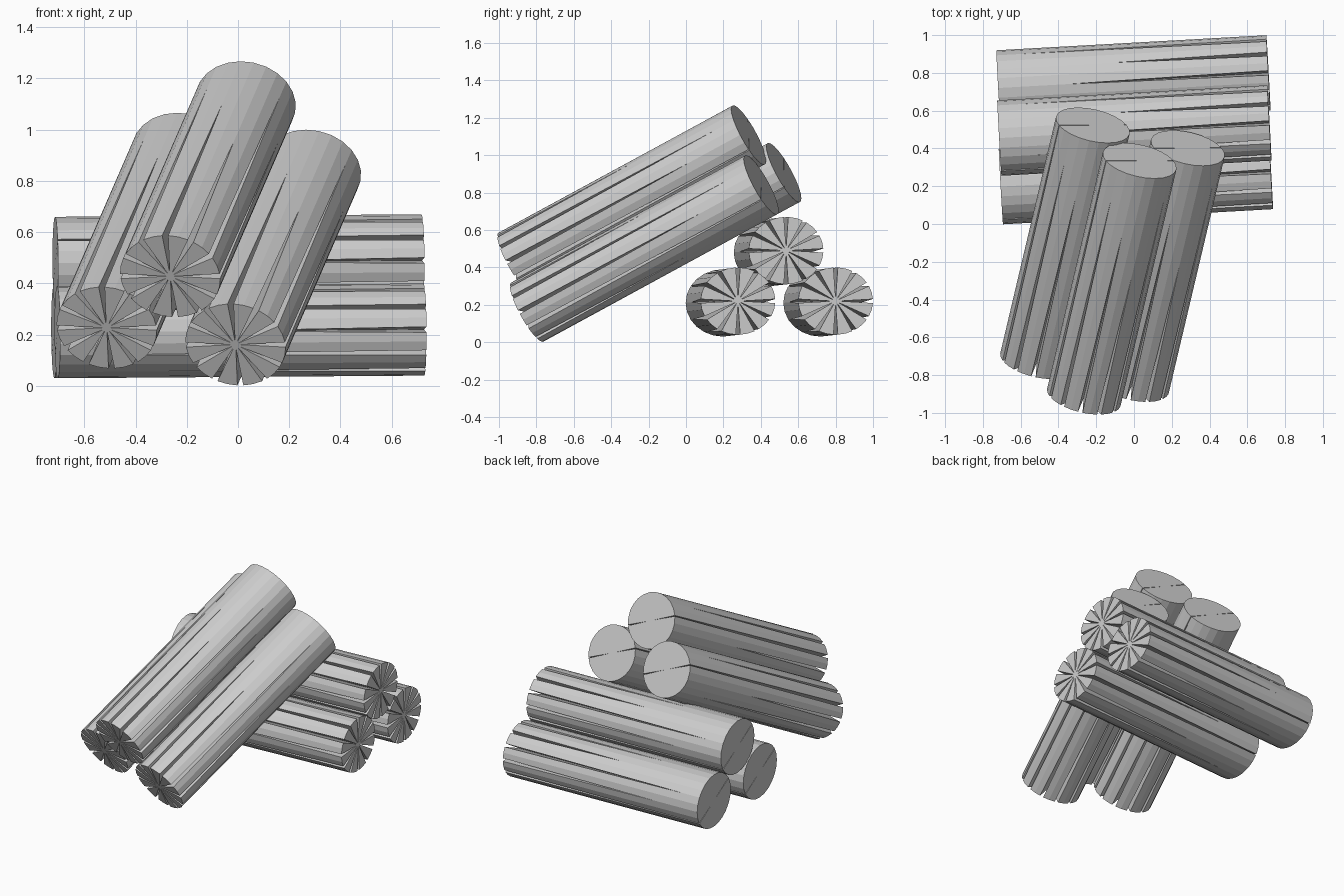
import bpy, bmesh
from math import cos, sin, pi
from mathutils import Vector

if "Cube" in bpy.data.objects:
    bpy.data.objects.remove(bpy.data.objects["Cube"], do_unlink=True)

GREY = (0.6, 0.6, 0.6, 1)
mat = bpy.data.materials.new("log grey")
mat.use_nodes = True
mat.diffuse_color = GREY
mat.node_tree.nodes["Principled BSDF"].inputs["Base Color"].default_value = GREY

RU, RV = 0.2, 0.18          # oval log radii
SLITS = 12
STEP = 2 * pi / SLITS
GAP = 0.06                  # half-angle of a slit at the split end
REACH = [0.78, 0.92, 0.57, 0.75, 0.88, 1, 0.6, 0.85, 0.72, 0.9, 0.65, 1]


def make_log(name, plain, split):
    """Oval log between two end centres, with radial slits tapering from one end."""
    plain, split = Vector(plain), Vector(split)
    w = (split - plain).normalized()
    u = Vector((0, 0, 1)).cross(w).normalized()
    v = w.cross(u)
    bm = bmesh.new()

    def point(angle, t, r=1.0):
        # t runs from the split end (0) to the plain end (1)
        return bm.verts.new(split.lerp(plain, t) + u * (RU * r * cos(angle)) + v * (RV * r * sin(angle)))

    sectors = []
    for i, reach in enumerate(REACH):
        a = i * STEP
        s = dict(right=point(a + GAP, 0), left=point(a - GAP, 0), core=point(a, 0, 0.08),
                 mid=point(a + STEP / 2, 0), far_mid=point(a + STEP / 2, 1))
        if reach < 1:
            tip, far = point(a, reach), point(a, 1)
            s.update(r_edge=[far, tip], l_edge=[tip, far], cap=[far])
            walls = [(s["left"], tip, s["core"]), (s["right"], s["core"], tip)]
        else:
            # slit that runs right through to the plain end
            fl, fc, fr = point(a - 0.015, 1), point(a, 1, 0.08), point(a + 0.015, 1)
            s.update(r_edge=[fr], l_edge=[fl], cap=[fl, fc, fr])
            walls = [(s["left"], fl, fc, s["core"]), (s["right"], s["core"], fc, fr)]
        for wall in walls:
            bm.faces.new(wall)
        sectors.append(s)

    for i, s in enumerate(sectors):
        n = sectors[(i + 1) % SLITS]
        # bark facets either side of the sector's middle, then its end wedge
        bm.faces.new([s["right"], s["mid"], s["far_mid"]] + s["r_edge"])
        bm.faces.new([s["mid"], n["left"]] + n["l_edge"] + [s["far_mid"]])
        bm.faces.new([s["core"], s["right"], s["mid"], n["left"], n["core"]])
    bm.faces.new([s["core"] for s in sectors])
    bm.faces.new([p for s in sectors for p in s["cap"] + [s["far_mid"]]])
    bmesh.ops.recalc_face_normals(bm, faces=bm.faces)

    mesh = bpy.data.meshes.new(name)
    bm.to_mesh(mesh)
    bm.free()
    mesh.materials.append(mat)
    obj = bpy.data.objects.new(name, mesh)
    bpy.context.collection.objects.link(obj)


# Lying stack: split ends towards +x
run = Vector((1.43, 0.08, 0.01))
for name, start in (("lying_log_back", (-0.718, 0.72, 0.21)),
                    ("lying_log_top", (-0.713, 0.455, 0.48)),
                    ("lying_log_front", (-0.705, 0.198, 0.21))):
    make_log(name, start, Vector(start) + run)

# Leaning stack: split ends low at the front
rise = Vector((0.295, 1.25, 0.68))
for name, foot in (("leaning_log_top", (-0.265, -0.915, 0.428)),
                   ("leaning_log_right", (-0.01, -0.848, 0.161)),
                   ("leaning_log_left", (-0.513, -0.727, 0.227))):
    make_log(name, Vector(foot) + rise, foot)
